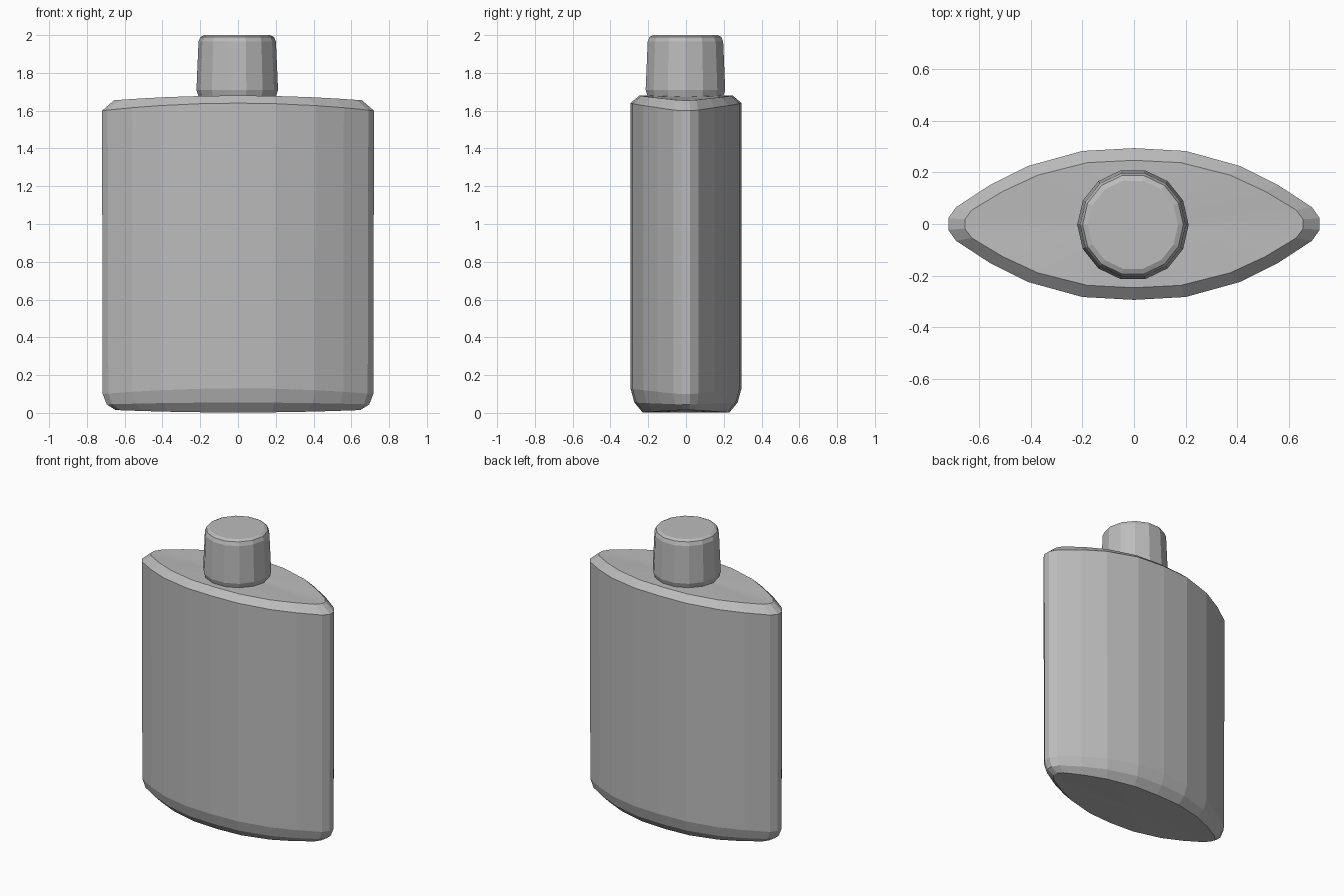
import bpy, bmesh, math

cube = bpy.data.objects.get("Cube")
if cube:
    bpy.data.objects.remove(cube, do_unlink=True)

grey = bpy.data.materials.new("plain grey")
grey.use_nodes = True
colour = (0.5, 0.5, 0.5, 1)
grey.diffuse_color = colour
grey.node_tree.nodes["Principled BSDF"].inputs["Base Color"].default_value = colour


def loft(name, rings):
    """Join equal-length rings into a closed, flat-shaded solid."""
    bm = bmesh.new()
    loops = [[bm.verts.new(p) for p in ring] for ring in rings]
    n = len(loops[0])
    for low, high in zip(loops, loops[1:]):
        for i in range(n):
            j = (i + 1) % n
            bm.faces.new((low[i], low[j], high[j], high[i]))
    # Close each end with a fan around its middle
    for loop in (loops[0], loops[-1]):
        middle = bm.verts.new((0, 0, sum(v.co.z for v in (loop[n // 4], loop[3 * n // 4])) / 2))
        for i in range(n):
            bm.faces.new((loop[i], loop[(i + 1) % n], middle))
    bmesh.ops.recalc_face_normals(bm, faces=bm.faces)
    mesh = bpy.data.meshes.new(name)
    bm.to_mesh(mesh)
    bm.free()
    mesh.materials.append(grey)
    obj = bpy.data.objects.new(name, mesh)
    bpy.context.collection.objects.link(obj)


# Lens-shaped outline, mirrored from one quarter
quarter = [(0.72, 0.022), (0.69, 0.065), (0.56, 0.15), (0.41, 0.225), (0.2, 0.283), (0, 0.294)]
half = quarter + [(-x, y) for x, y in quarter[-2::-1]]
outline = half + [(-x, -y) for x, y in half]


def body_ring(sx, sy, z, rise):
    """Scaled outline whose height rises towards the middle."""
    return [(x * sx, y * sy, z + rise * (1 - (x / 0.72) ** 2)) for x, y in outline]


# Bottle body: bevelled base, straight wall, bevelled and gently domed shoulder
loft("bottle_body", [
    body_ring(0.9, 0.78, 0.015, -0.013),
    body_ring(0.965, 0.93, 0.045, 0.01),
    body_ring(0.995, 1, 0.1, 0.03),
    body_ring(1, 1, 1.6, 0.04),
    body_ring(0.91, 0.84, 1.655, 0.025),
])


def cap_ring(radius, z, sides=14):
    angles = [math.tau * i / sides for i in range(sides)]
    return [(radius * math.cos(a) - 0.004, radius * math.sin(a) - 0.003, z) for a in angles]


# Cap: slightly tapered with a bevelled rim
loft("cap", [
    cap_ring(0.2, 1.66),
    cap_ring(0.216, 1.71),
    cap_ring(0.205, 1.965),
    cap_ring(0.195, 1.99),
    cap_ring(0.175, 2.0),
])
